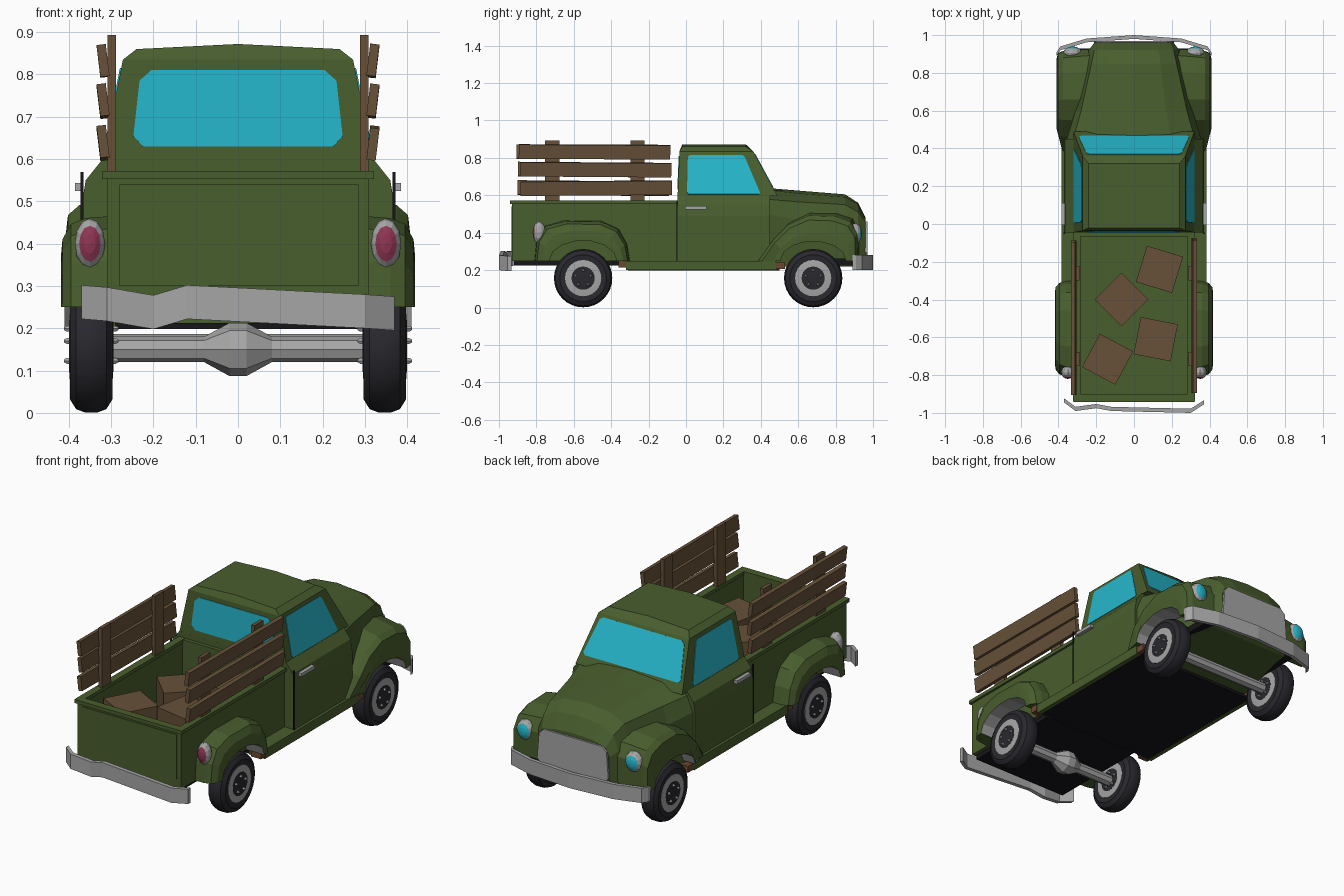
import bpy, bmesh, math, random
from mathutils import Vector, Matrix

if "Cube" in bpy.data.objects:
    bpy.data.objects.remove(bpy.data.objects["Cube"])
random.seed(4)

def mat(name, r, g, b):
    m = bpy.data.materials.new(name)
    m.diffuse_color = (r, g, b, 1)
    m.use_nodes = True
    m.node_tree.nodes["Principled BSDF"].inputs["Base Color"].default_value = m.diffuse_color
    return m

GREEN = mat("green paint", .066, .112, .027)
GLASS = mat("cyan glass", .019, .47, .60)
STEEL = mat("grey steel", .38, .38, .38)
WOOD = mat("brown wood", .135, .083, .04)
TYRE = mat("dark rubber", .021, .021, .027)
BLACK = mat("black underside", .008, .008, .01)
RED = mat("red lamp", .27, .036, .085)
RUST = mat("rust", .15, .065, .03)

def finish(name, bm, *mats, smooth=False):
    bmesh.ops.recalc_face_normals(bm, faces=bm.faces)
    me = bpy.data.meshes.new(name)
    bm.to_mesh(me)
    bm.free()
    ob = bpy.data.objects.new(name, me)
    bpy.context.collection.objects.link(ob)
    for m in mats:
        me.materials.append(m)
    if smooth:
        bpy.context.view_layer.objects.active = ob
        ob.select_set(True)
        bpy.ops.object.shade_smooth_by_angle(angle=math.radians(35))
        ob.select_set(False)
    return ob

def box(name, x, y, z, m, rot=None):
    """Box from (min, max) ranges, optionally turned about its centre."""
    bm = bmesh.new()
    c = Vector([(a + b) / 2 for a, b in (x, y, z)])
    d = Matrix.Diagonal([abs(b - a) for a, b in (x, y, z)] + [1])
    bmesh.ops.create_cube(bm, size=1, matrix=Matrix.Translation(c) @ (rot or Matrix()) @ d)
    return finish(name, bm, m)

def loft(name, rings, *mats, rule=None, smooth=False):
    """Skin closed rings of equal length and cap both ends."""
    bm = bmesh.new()
    vs = [[bm.verts.new(p) for p in r] for r in rings]
    n = len(rings[0])
    for a, b in zip(vs, vs[1:]):
        for j in range(n):
            f = bm.faces.new((a[j], a[(j + 1) % n], b[(j + 1) % n], b[j]))
            f.material_index = rule(j) if rule else 0
    bm.faces.new(vs[0])
    bm.faces.new(vs[-1])
    return finish(name, bm, *mats, smooth=smooth)

def section(y, half):
    """Symmetric cross-section at y from a right-half outline ending at x = 0."""
    return [(x, y, z) for x, z in half] + [(-x, y, z) for x, z in half[-2::-1]]

def plate(name, corners, m, cut=.025, t=.006):
    """Thin pane with clipped corners, centred on the given plane."""
    P = [Vector(c) for c in corners]
    nrm = (P[1] - P[0]).cross(P[2] - P[0]).normalized() * t
    ring = []
    for i, p in enumerate(P):
        for q in (P[i - 1], P[(i + 1) % len(P)]):
            ring.append(p + (q - p).normalized() * cut)
    return loft(name, [[p - nrm / 2 for p in ring], [p + nrm / 2 for p in ring]], m)

def lathe(name, prof, centre, m, seg=24, smooth=True):
    """Revolve (x, radius) pairs about the x axis."""
    cx, cy, cz = centre
    ang = [2 * math.pi * k / seg for k in range(seg)]
    return loft(name, [[(cx + x, cy + r * math.cos(a), cz + r * math.sin(a)) for a in ang]
                       for x, r in prof], m, smooth=smooth)

# lower cab and bonnet
loft("cab_lower", [section(y, [(.37, .21), (.37, .49), (.36, .55), (.32, .60), (0, .60)])
                   for y in (-.045, .45)], GREEN)
loft("hood", [
    section(.42, [(.365, .22), (.365, .50), (.33, .58), (.2, .63), (0, .64)]),
    section(.60, [(.31, .22), (.31, .47), (.28, .565), (.17, .61), (0, .625)]),
    section(.85, [(.25, .22), (.25, .46), (.225, .55), (.14, .59), (0, .605)]),
    section(.92, [(.24, .22), (.24, .43), (.21, .51), (.13, .55), (0, .56)]),
    section(.96, [(.21, .24), (.21, .41), (.19, .455), (.11, .475), (0, .48)])], GREEN)

# upper cab: stacked rectangles with a crowned roof
def rect(x, y0, y1, z, crown=0):
    return [(-x, y0, z), (0, y0, z + crown), (x, y0, z), (x, y1, z), (0, y1, z + crown), (-x, y1, z)]
loft("cab_upper", [rect(.32, -.045, .49, .595), rect(.272, -.035, .36, .835),
                   rect(.24, -.02, .32, .86, .012)], GREEN)

# windows, lying on the sloped cab faces
def wx(z): return .32 - .2 * (z - .595)
def wy(z): return .49 - .542 * (z - .595)
for s in (-1, 1):
    plate("side_window", [(s * wx(.605), .005, .605), (s * wx(.605), .40, .605),
                          (s * wx(.815), .31, .815), (s * wx(.815), .01, .815)], GLASS, .01)
    box("door_handle", (s * .365, s * .385), (-.005, .11), (.525, .543), STEEL)
    box("door_seam", (s * .365, s * .372), (-.052, -.045), (.25, .57), BLACK)
plate("windshield", [(-.295, wy(.64), .64), (.295, wy(.64), .64),
                     (.25, wy(.82), .82), (-.25, wy(.82), .82)], GLASS, .015)
plate("rear_window", [(-.25, -.0435, .63), (.25, -.0435, .63),
                      (.23, -.0365, .81), (-.23, -.0365, .81)], GLASS, .025)

# cargo bed
box("bed_floor", (-.305, .305), (-.925, -.05), (.26, .32), GREEN)
box("bed_front", (-.305, .305), (-.065, -.045), (.25, .57), GREEN)
box("tailgate", (-.31, .31), (-.93, -.905), (.25, .56), GREEN)
box("tailgate_panel", (-.28, .285), (-.934, -.925), (.30, .54), GREEN)
box("tailgate_rim", (-.32, .32), (-.942, -.90), (.553, .572), GREEN)
for s in (-1, 1):
    box("bed_side", (s * .288, s * .31), (-.93, -.045), (.25, .56), GREEN)
    box("bed_rim", (s * .283, s * .322), (-.94, -.045), (.553, .572), GREEN)
    box("running_board", (s * .29, s * .385), (-.32, .48), (.20, .25), GREEN)
    box("rust_patch", (s * .33, s * .383), (.48, .53), (.205, .24), RUST)
    box("rust_patch_rear", (s * .33, s * .39), (-.36, -.32), (.215, .25), RUST)

# black underside
box("underside", (-.29, .29), (-.92, .93), (.225, .262), BLACK)
box("underside_middle", (-.36, .36), (-.31, .50), (.198, .212), BLACK)

# fenders: outer outline and wheel arch, skinned sideways with a rounded shoulder
REAR_OUT = [(-.81, .25), (-.80, .36), (-.76, .435), (-.65, .465), (-.45, .462), (-.36, .42), (-.315, .34), (-.30, .25)]
FRONT_OUT = [(.92, .25), (.92, .40), (.885, .465), (.80, .495), (.66, .50), (.55, .45), (.46, .36), (.38, .25)]
def fender(name, s, out, cy, r, xs):
    n = len(out)
    d = 1 if out[0][0] > out[-1][0] else -1
    arch = [(cy + d * r * math.cos(t), .25 + .6 * r * math.sin(t))
            for t in (math.pi * k / (n - 1) for k in range(n))]
    rings = []
    for x, f in xs:
        o = [(a[0] + (b[0] - a[0]) * f, a[1] + (b[1] - a[1]) * f) for a, b in zip(out, arch)]
        rings.append([(s * (min(x, .385) if y < .47 and cy > 0 else x), y, z) for y, z in o + arch[::-1]])
    loft(name, rings, GREEN, STEEL, rule=lambda j: int(n <= j < 2 * n - 1))
for s in (-1, 1):
    fender("rear_fender", s, REAR_OUT, -.55, .18, [(.30, 0), (.36, .04), (.395, .17), (.415, .5), (.418, .8)])
    fender("front_fender", s, FRONT_OUT, .68, .175, [(.22, -.08), (.32, 0), (.375, .06), (.402, .22), (.41, .7)])

# wheels
for s in (-1, 1):
    for cy, end in ((-.55, "rear"), (.68, "front")):
        c = (s * .347, cy, .157)
        lathe(end + "_tyre", [(-.045, .09), (-.05, .125), (-.036, .148), (-.015, .156), (.015, .156),
                              (.036, .148), (.05, .125), (.045, .09)], c, TYRE, 32)
        lathe(end + "_rim", [(-.051, .075), (-.048, .097), (.048, .097), (.051, .075)], c, STEEL)
        lathe(end + "_hub", [(-.053, .05), (-.052, .062), (.052, .062), (.053, .05)], c, TYRE)
        for k in range(5):
            a = 2 * math.pi * k / 5 + math.pi / 2
            p = (c[0], cy + .042 * math.cos(a), .157 + .042 * math.sin(a))
            lathe("lug_nut", [(-.064, .004), (-.058, .008), (.058, .008), (.064, .004)], p, STEEL, 6)

# axles, the rear one with a differential
lathe("front_axle", [(-.30, .03), (.30, .03)], (0, .68, .157), STEEL, 8, False)
lathe("rear_axle", [(-.30, .03), (-.08, .03), (-.02, .063), (.02, .063), (.08, .03), (.30, .03)],
      (0, -.55, .15), STEEL, 8, False)

# bumpers: upright bars swept along bent paths of (x, y, mid height)
def bumper(name, path, t, h):
    loft(name, [[(x, y, z - h), (x, y + t, z - h), (x, y + t, z + h), (x, y, z + h)]
                for x, y, z in path], STEEL)
bumper("front_bumper", [(-.41, .89, .24), (-.39, .92, .24), (-.25, .962, .24), (0, .98, .24),
                        (.25, .962, .24), (.39, .92, .24), (.41, .89, .24)], .02, .04)
bumper("rear_bumper", [(-.37, -.945, .262), (-.31, -.99, .257), (-.20, -.975, .238), (-.12, -.99, .262),
                       (.30, -1, .24), (.37, -.955, .235)], .022, .04)

# grille and lamps
plate("grille", [(-.215, .964, .27), (.215, .964, .27), (.20, .964, .46), (-.20, .964, .46)], STEEL, .025, .012)
def lamp(name, centre, scale, d, m):
    bm = bmesh.new()
    bmesh.ops.create_uvsphere(bm, u_segments=12, v_segments=8, radius=1,
                              matrix=Matrix.Rotation(math.pi / 2, 4, 'X'))
    for f in bm.faces:
        f.material_index = int(f.calc_center_median().y * d > .72)
    bmesh.ops.transform(bm, verts=bm.verts,
                        matrix=Matrix.Translation(centre) @ Matrix.Diagonal((*scale, 1)))
    finish(name, bm, STEEL, m)
for s in (-1, 1):
    lamp("tail_light", (s * .35, -.785, .40), (.036, .035, .06), -1, RED)
    lamp("headlight", (s * .325, .905, .395), (.05, .035, .056), 1, GLASS)

# wooden side racks
for s in (-1, 1):
    for y in (-.715, -.26):
        box("rack_post", (s * .288, s * .308), (y - .038, y + .038), (.565, .893), WOOD)
    for z in (.638, .737, .832):
        e = random.uniform(-.012, .012)
        tilt = Matrix.Rotation(random.uniform(-.012, .012), 4, 'X') @ Matrix.Rotation(s * .12, 4, 'Y')
        box("rack_plank", (s * .308, s * .33), (-.895 + e, -.085 + e), (z - .038, z + .038), WOOD, tilt)

# crates in the bed
for x, y, a in ((.135, -.24, -17), (-.066, -.40, 45), (.115, -.61, -11), (-.14, -.716, -28)):
    box("crate", (x - .1, x + .1), (y - .1, y + .1), (.318, .52), WOOD,
        Matrix.Rotation(math.radians(a), 4, 'Z'))
